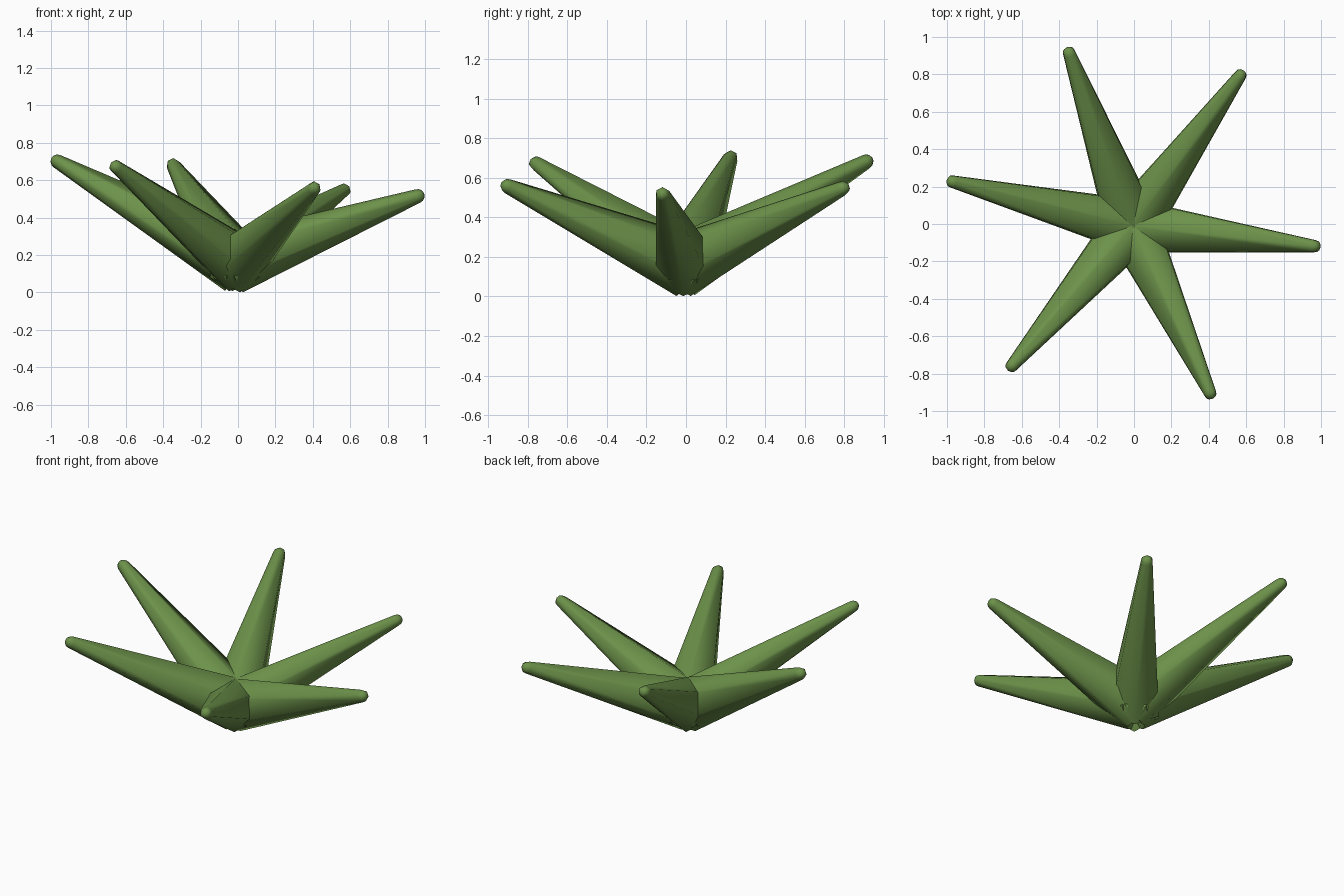
import bpy, bmesh, math
from mathutils import Vector

if "Cube" in bpy.data.objects:
    bpy.data.objects.remove(bpy.data.objects["Cube"])

green = bpy.data.materials.new("leaf green")
green.diffuse_color = (0.15, 0.285, 0.068, 1)
green.use_nodes = True
green.node_tree.nodes["Principled BSDF"].inputs["Base Color"].default_value = green.diffuse_color

CENTRE = Vector((-0.01, -0.01, 0.161))
SIDES = 6
BASE_R, TIP_R = 0.163, 0.038


def leaf(name, tip):
    """Six-sided tapering leaf from the plant centre to a rounded tip."""
    axis = Vector(tip) - CENTRE
    length = axis.length
    axis.normalize()
    side = axis.cross(Vector((0, 0, 1))).normalized()
    up = side.cross(axis)
    # (distance along the axis, radius): blunt base, long taper, domed tip
    profile = [(-0.055, 0.05), (-0.02, BASE_R), (length, TIP_R)]
    for deg in (30, 55, 75):
        a = math.radians(deg)
        profile.append((length + TIP_R * math.sin(a), TIP_R * math.cos(a)))
    bm = bmesh.new()
    rings = []
    for t, r in profile:
        ring = []
        for i in range(SIDES):
            a = 2 * math.pi * i / SIDES
            ring.append(bm.verts.new(CENTRE + axis * t + up * (r * math.cos(a)) + side * (r * math.sin(a))))
        rings.append(ring)
    for lo, hi in zip(rings, rings[1:]):
        for i in range(SIDES):
            j = (i + 1) % SIDES
            bm.faces.new((lo[i], lo[j], hi[j], hi[i]))
    bm.faces.new(rings[0])
    bm.faces.new(rings[-1])
    bmesh.ops.recalc_face_normals(bm, faces=bm.faces)
    mesh = bpy.data.meshes.new(name)
    bm.to_mesh(mesh)
    bm.free()
    mesh.materials.append(green)
    ob = bpy.data.objects.new(name, mesh)
    bpy.context.collection.objects.link(ob)
    bpy.context.view_layer.objects.active = ob
    ob.select_set(True)
    bpy.ops.object.shade_smooth_by_angle(angle=math.radians(65))
    ob.select_set(False)


# Centres of the rounded tips
tips = [(0.96, -0.118, 0.515), (0.565, 0.79, 0.545), (-0.345, 0.91, 0.68),
        (-0.965, 0.225, 0.70), (-0.65, -0.755, 0.67), (0.405, -0.90, 0.556)]
for n, tip in enumerate(tips, 1):
    leaf(f"leaf_{n}", tip)
